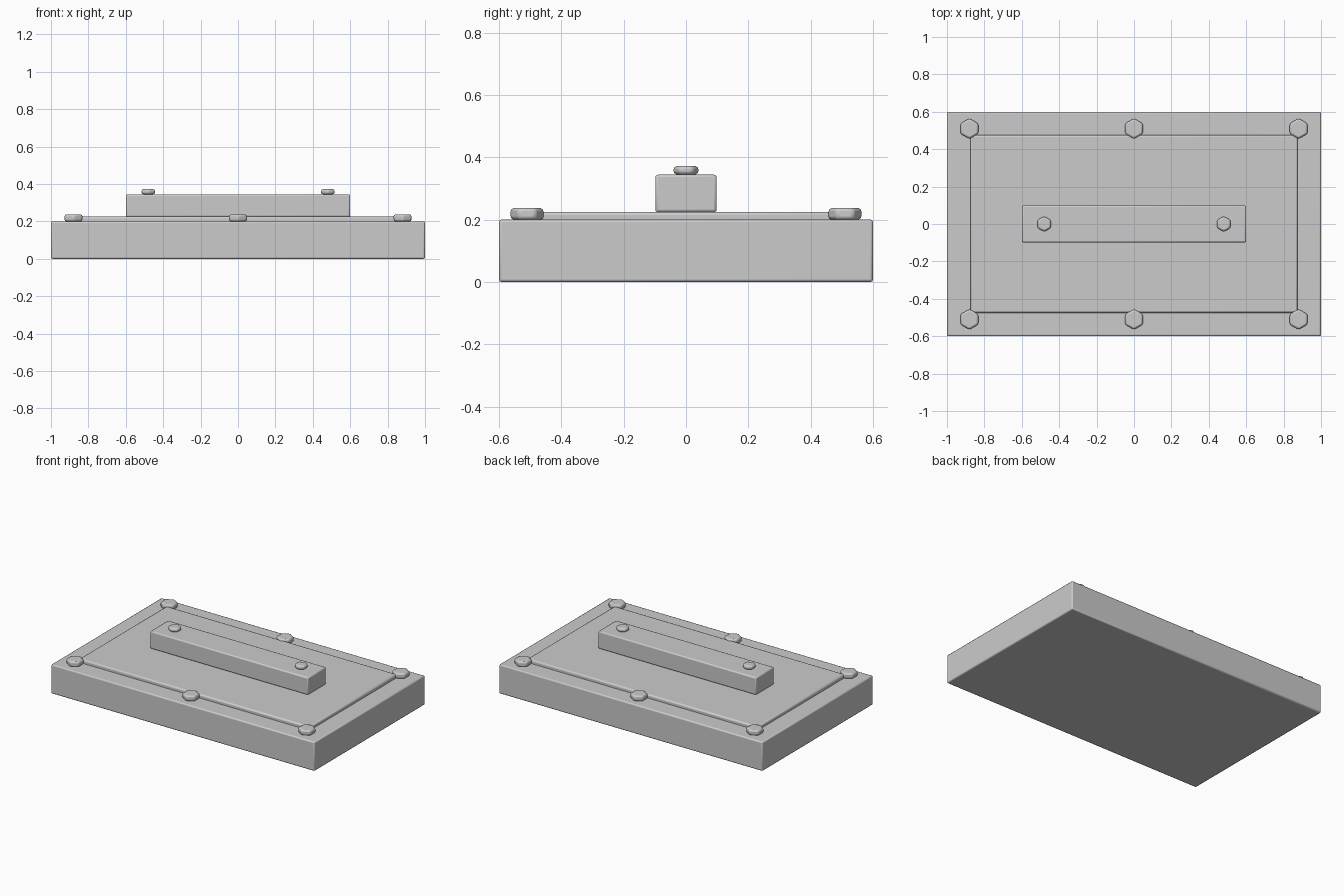
import bpy, math

if "Cube" in bpy.data.objects:
    bpy.data.objects.remove(bpy.data.objects["Cube"])

def finish(o, name, bevel, segs=2):
    o.name = name
    bpy.ops.object.transform_apply(location=False, rotation=True, scale=True)
    m = o.modifiers.new("bevel", 'BEVEL')
    m.width = bevel
    m.segments = segs
    bpy.ops.object.shade_smooth_by_angle(angle=math.radians(30))

def box(name, sx, sy, z0, z1, bevel):
    bpy.ops.mesh.primitive_cube_add(size=1, location=(0, 0, (z0 + z1) / 2))
    o = bpy.context.object
    o.scale = (sx, sy, z1 - z0)
    finish(o, name, bevel)

def bolt(name, x, y, z0, z1, r, bevel):
    # hexagonal head with points toward +-y
    bpy.ops.mesh.primitive_cylinder_add(vertices=6, radius=r, depth=z1 - z0,
                                        location=(x, y, (z0 + z1) / 2))
    finish(bpy.context.object, name, bevel)

# Slab, raised cover panel and central bar
box("base_slab", 2.0, 1.2, 0, 0.2, 0.008)
box("cover_panel", 1.75, 0.95, 0.19, 0.225, 0.01)
box("handle_bar", 1.2, 0.197, 0.224, 0.344, 0.008)

# Bolts around the panel edge
for x in (-0.88, 0, 0.88):
    for y in (-0.51, 0.51):
        bolt("edge_bolt", x, y, 0.2, 0.237, 0.055, 0.01)

# Bolts on the bar
for x in (-0.48, 0.48):
    bolt("bar_bolt", x, 0, 0.345, 0.372, 0.042, 0.01)
